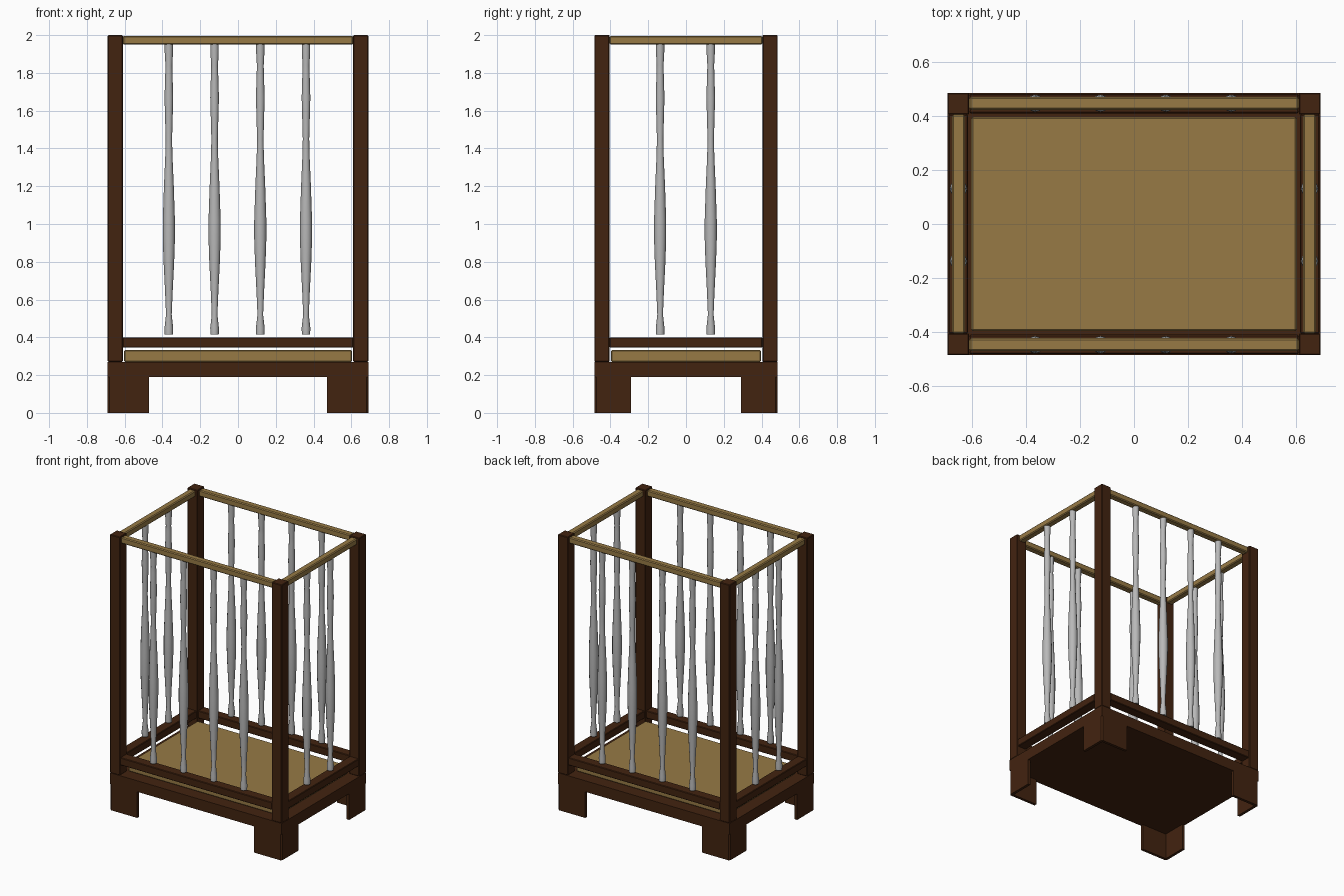
import bpy
import bmesh
import math

cube = bpy.data.objects.get("Cube")
if cube:
    bpy.data.objects.remove(cube, do_unlink=True)


def material(name, rgb):
    m = bpy.data.materials.new(name)
    m.use_nodes = True
    m.diffuse_color = (*rgb, 1)
    m.node_tree.nodes["Principled BSDF"].inputs["Base Color"].default_value = (*rgb, 1)
    return m


DARK = material("dark_wood", (0.055, 0.017, 0.005))
TAN = material("pale_wood", (0.31, 0.195, 0.06))
GREY = material("grey_spindle", (0.48, 0.48, 0.48))


def finish(bm, name, mat):
    bmesh.ops.recalc_face_normals(bm, faces=bm.faces)
    mesh = bpy.data.meshes.new(name)
    bm.to_mesh(mesh)
    bm.free()
    mesh.materials.append(mat)
    ob = bpy.data.objects.new(name, mesh)
    bpy.context.collection.objects.link(ob)
    return ob


def bevel(ob, width):
    mod = ob.modifiers.new("Bevel", 'BEVEL')
    mod.width = width
    mod.segments = 1
    mod.limit_method = 'ANGLE'


def box(name, mat, x, y, z, edge=0.0):
    """Box from (min, max) spans on each axis."""
    bm = bmesh.new()
    bmesh.ops.create_cube(bm, size=1)
    for v in bm.verts:
        for i, (lo, hi) in enumerate((x, y, z)):
            v.co[i] = lo if v.co[i] < 0 else hi
    ob = finish(bm, name, mat)
    if edge:
        bevel(ob, edge)
    return ob


def prism(name, mat, outline, z0, z1):
    """Extruded plan outline."""
    bm = bmesh.new()
    face = bm.faces.new([bm.verts.new((px, py, z0)) for px, py in outline])
    top = bmesh.ops.extrude_face_region(bm, geom=[face])["geom"]
    for v in top:
        if isinstance(v, bmesh.types.BMVert):
            v.co.z = z1
    return finish(bm, name, mat)


# Overall half sizes and inner edges of the corner posts
W, D, P = 0.69, 0.485, 0.08
IX, IY = W - P, D - P

# Base slab and mattress board
box("base_slab", DARK, (-W, W), (-D, D), (0.19, 0.27))
box("bed_board", TAN, (-0.603, 0.603), (-0.397, 0.397), (0.27, 0.333), 0.006)

# Corner posts, with angled-plate feet
T, C = 0.02, 0.01
FX, FY = 0.47, 0.29
foot_plan = [(FX, D), (W - C, D), (W, D - C), (W, FY),
             (W - T, FY), (W - T, D - T), (FX, D - T)]
for sx, side in ((1, "left"), (-1, "right")):
    for sy, end in ((1, "back"), (-1, "front")):
        label = f"{end}_{side}"
        box(f"post_{label}", DARK, sorted((sx * IX, sx * W)),
            sorted((sy * IY, sy * D)), (0.27, 2.0), 0.004)
        prism(f"foot_{label}", DARK, [(sx * px, sy * py) for px, py in foot_plan], 0, 0.19)

# Turned spindle profile: (radius, height)
PROFILE = [(0.022, 0.415), (0.023, 0.45), (0.015, 0.52), (0.02, 0.64), (0.028, 0.8),
           (0.032, 0.92), (0.032, 1.02), (0.026, 1.2), (0.019, 1.36), (0.017, 1.45),
           (0.02, 1.56), (0.023, 1.67), (0.019, 1.8), (0.018, 1.84), (0.022, 1.91), (0.022, 1.955)]


def spindle(name, x, y, sides=12):
    bm = bmesh.new()
    rings = []
    for r, z in PROFILE:
        angles = [math.tau * i / sides for i in range(sides)]
        rings.append([bm.verts.new((x + r * math.cos(a), y + r * math.sin(a), z)) for a in angles])
    for low, high in zip(rings, rings[1:]):
        for i in range(sides):
            j = (i + 1) % sides
            bm.faces.new((low[i], low[j], high[j], high[i]))
    bm.faces.new(rings[0])
    bm.faces.new(rings[-1])
    ob = finish(bm, name, GREY)
    for p in ob.data.polygons:
        p.use_smooth = len(p.vertices) == 4


# Rails and spindles on all four sides
RAIL = 0.024
LOW, HIGH = (0.345, 0.40), (1.95, 1.995)
for s, end in ((1, "back"), (-1, "front")):
    mid = s * 0.447
    box(f"lower_rail_{end}", DARK, (-IX, IX), sorted((s * 0.41, s * 0.482)), LOW, 0.004)
    box(f"top_rail_{end}", TAN, (-IX, IX), (mid - RAIL, mid + RAIL), HIGH, 0.006)
    for i in range(4):
        spindle(f"spindle_{end}_{i + 1}", -0.366 + 0.242 * i, mid)
for s, side in ((1, "left"), (-1, "right")):
    mid = s * 0.65
    box(f"lower_rail_{side}", DARK, sorted((s * 0.615, s * 0.687)), (-IY, IY), LOW, 0.004)
    box(f"top_rail_{side}", TAN, (mid - RAIL, mid + RAIL), (-IY, IY), HIGH, 0.006)
    for i in range(2):
        spindle(f"spindle_{side}_{i + 1}", mid, -0.137 + 0.268 * i)
